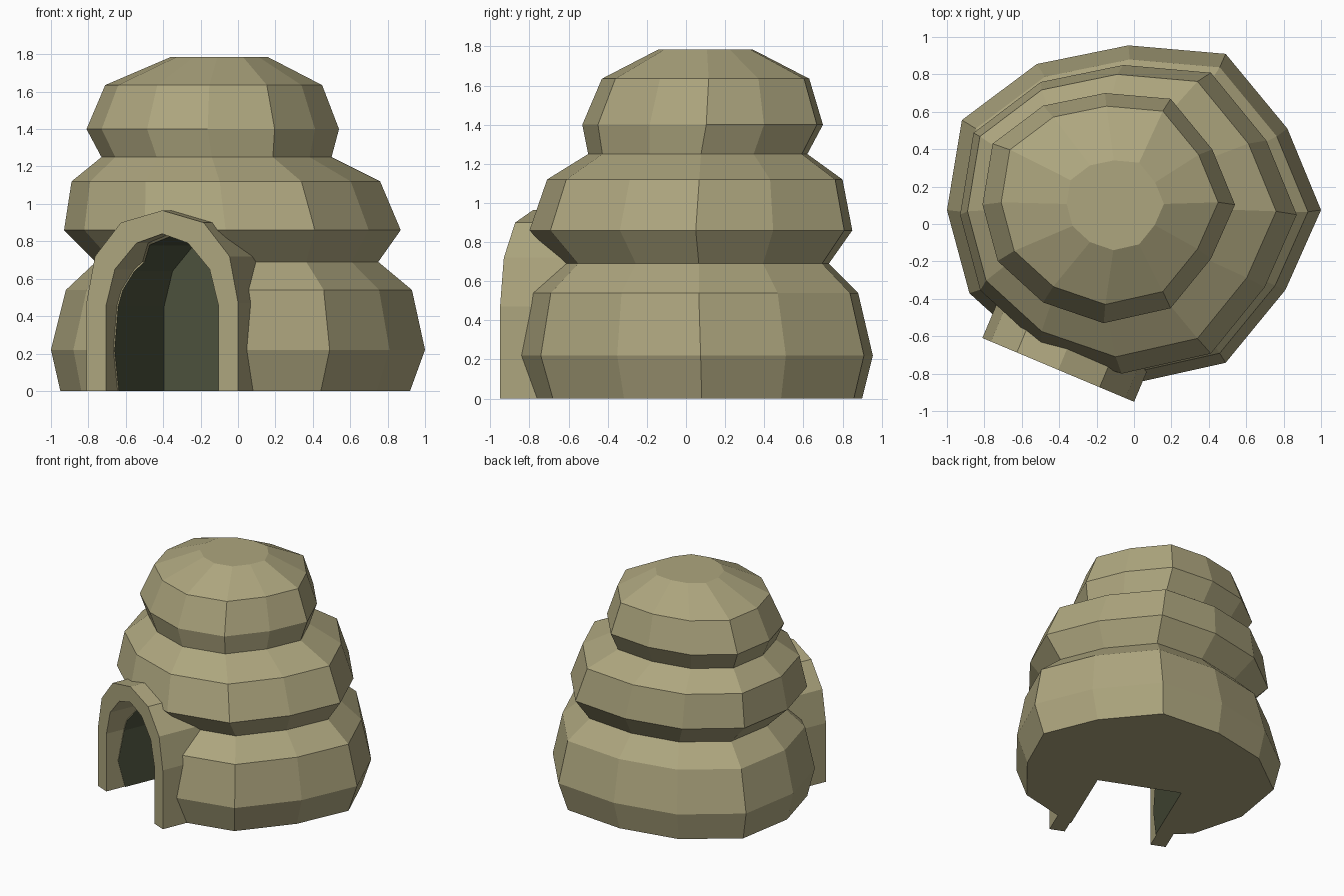
import bpy, bmesh, math
from mathutils import Matrix

if "Cube" in bpy.data.objects:
    bpy.data.objects.remove(bpy.data.objects["Cube"])


def material(name, rgb):
    m = bpy.data.materials.new(name)
    m.diffuse_color = (*rgb, 1)
    m.use_nodes = True
    m.node_tree.nodes["Principled BSDF"].inputs["Base Color"].default_value = m.diffuse_color
    return m


clay = material("clay", (0.42, 0.38, 0.21))
dark = material("dark_interior", (0.072, 0.083, 0.046))


def make_object(name, bm, mats):
    bmesh.ops.recalc_face_normals(bm, faces=bm.faces)
    mesh = bpy.data.meshes.new(name)
    bm.to_mesh(mesh)
    bm.free()
    for m in mats:
        mesh.materials.append(m)
    ob = bpy.data.objects.new(name, mesh)
    bpy.context.collection.objects.link(ob)
    return ob


def mirrored(half):
    """Arch outline from its right half, which ends at the peak."""
    return half + [(-x, z) for x, z in reversed(half[:-1])]


# Irregular twelve-sided plan, in -1..1
PLAN = [(1, .03), (.82, .51), (.49, .95), (-.03, 1), (-.52, .89), (-.92, .56),
        (-1, .03), (-.88, -.46), (-.52, -.82), (-.04, -1), (.49, -.87), (.81, -.44)]
# Rings: z, xmin, xmax, ymin, ymax
RINGS = [(0, -.95, .92, -.79, .90), (.22, -1, 1, -.86, .955), (.54, -.92, .93, -.80, .88),
         (.69, -.76, .75, -.64, .73), (.86, -.93, .87, -.80, .85), (1.12, -.89, .76, -.71, .80),
         (1.25, -.73, .50, -.50, .62), (1.40, -.81, .54, -.53, .70), (1.635, -.71, .45, -.43, .63),
         (1.785, -.36, .16, -.14, .34)]

# Three-tier body
bm = bmesh.new()
loops = []
for z, x0, x1, y0, y1 in RINGS:
    loops.append([bm.verts.new(((x0 + x1) / 2 + u * (x1 - x0) / 2,
                                (y0 + y1) / 2 + v * (y1 - y0) / 2, z)) for u, v in PLAN])
n = len(PLAN)
for a, b in zip(loops, loops[1:]):
    for i in range(n):
        j = (i + 1) % n
        bm.faces.new((a[i], a[j], b[j], b[i]))
bm.faces.new(loops[0])
bm.faces.new(loops[-1])
body = make_object("hut_body", bm, [clay, dark])

# Doorway frame of reference: local x across, local y inward
DOOR = Matrix.Translation((-.405, -.78, 0)) @ Matrix.Rotation(math.radians(-22.8), 4, 'Z')
OUTER = mirrored([(.44, 0), (.44, .47), (.39, .72), (.24, .90), (0, .965)])
INNER = mirrored([(.325, 0), (.325, .46), (.275, .65), (.15, .79), (0, .84)])

# Cavity cut into the body
bm = bmesh.new()
hole = [(x * .975, z * .985 if z else -.1) for x, z in INNER]
front = [bm.verts.new((x, -.1, z)) for x, z in hole]
back = [bm.verts.new((x, .78, z)) for x, z in hole]
bm.faces.new(front)
bm.faces.new(back)
for i in range(len(hole)):
    j = (i + 1) % len(hole)
    bm.faces.new((front[i], front[j], back[j], back[i]))
for f in bm.faces:
    f.material_index = 1
bm.transform(DOOR)
cutter = make_object("doorway_cutter", bm, [clay, dark])
cutter.hide_render = True
mod = body.modifiers.new("doorway", 'BOOLEAN')
mod.object = cutter
mod.operation = 'DIFFERENCE'
mod.solver = 'EXACT'
bpy.context.view_layer.objects.active = body
bpy.ops.object.modifier_apply(modifier=mod.name)
bpy.data.objects.remove(cutter)

# Projecting arch around the doorway
bm = bmesh.new()
rows = [[bm.verts.new((x, y, z)) for x, z in outline]
        for outline, y in ((OUTER, 0), (INNER, 0), (INNER, .5), (OUTER, .5))]
for a, b in zip(rows, rows[1:] + rows[:1]):
    for i in range(len(OUTER) - 1):
        bm.faces.new((a[i], a[i + 1], b[i + 1], b[i]))
for i in (0, -1):
    bm.faces.new([r[i] for r in rows])
bm.transform(DOOR)
make_object("door_arch", bm, [clay])
